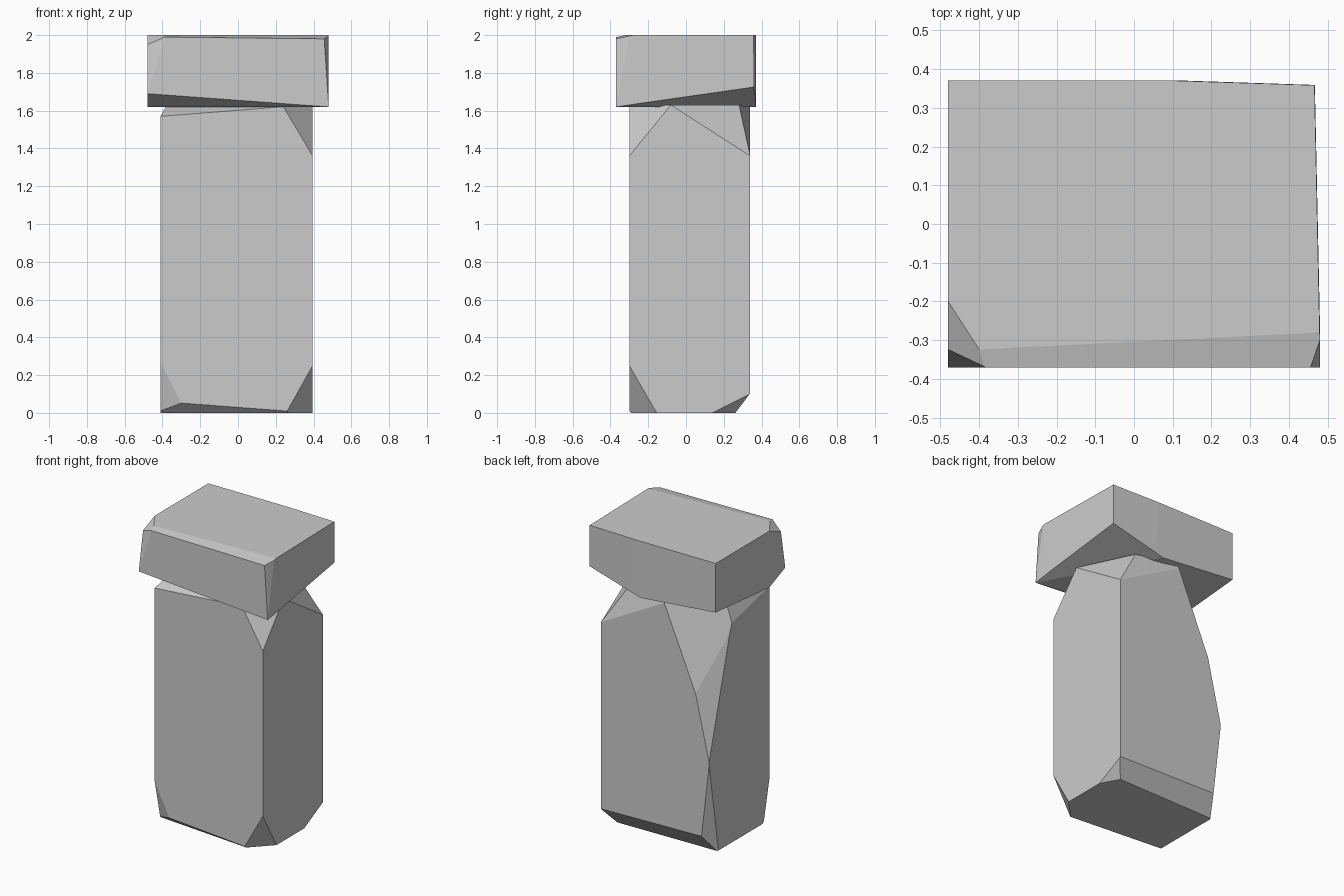
import bpy
import bmesh
from mathutils import Vector

default_cube = bpy.data.objects.get("Cube")
if default_cube:
    bpy.data.objects.remove(default_cube, do_unlink=True)

# One plain stone grey for everything
stone = bpy.data.materials.new("stone_grey")
stone.use_nodes = True
stone_colour = (0.6, 0.6, 0.6, 1)
stone.diffuse_color = stone_colour
stone.node_tree.nodes["Principled BSDF"].inputs["Base Color"].default_value = stone_colour

# Corner names: L/R = -x/+x, F/B = front/back, D/U = bottom/top
SIDE = {"L": -1, "R": 1, "F": -1, "B": 1, "D": -1, "U": 1}


def chip_corner(bm, low, high, corner, cut):
    """Slice one box corner off; cut = distance along each of its edges."""
    sign = Vector([SIDE[letter] for letter in corner])
    tip = Vector([h if s > 0 else l for l, h, s in zip(low, high, sign)])
    normal = Vector([s / c for s, c in zip(sign, cut)])
    on_plane = tip - Vector((sign.x * cut[0], 0, 0))
    everything = bm.verts[:] + bm.edges[:] + bm.faces[:]
    bmesh.ops.bisect_plane(bm, geom=everything, dist=0.0001, plane_co=on_plane,
                           plane_no=normal.normalized(), clear_outer=True)
    open_edges = [edge for edge in bm.edges if edge.is_boundary]
    if open_edges:
        bmesh.ops.holes_fill(bm, edges=open_edges, sides=0)


def chipped_block(name, low, high, chips):
    """A flat-shaded stone block with its corners knocked off."""
    low, high = Vector(low), Vector(high)
    bm = bmesh.new()
    bmesh.ops.create_cube(bm, size=1)
    for vert in bm.verts:
        vert.co = (low + high) / 2 + vert.co * (high - low)
    for corner, cut in chips:
        chip_corner(bm, low, high, corner, cut)
    bmesh.ops.recalc_face_normals(bm, faces=bm.faces[:])
    mesh = bpy.data.meshes.new(name)
    bm.to_mesh(mesh)
    bm.free()
    mesh.materials.append(stone)
    block = bpy.data.objects.new(name, mesh)
    bpy.context.scene.collection.objects.link(block)
    return block


# Upright stone
chipped_block("pillar_stone", (-.41, -.3, 0), (.395, .34, 1.63), [
    ("RFU", (.16, .22, .27)),
    ("RFD", (.14, .145, .25)),
    ("RBU", (.5, .09, .27)),
    ("RBU", (.2, .42, .27)),
    ("RBD", (.11, .2, .1)),
    ("LFU", (.77, .125, .06)),
    ("LFD", (.8, .07, .06)),
    ("LFD", (.135, .06, .27)),
    ("LBU", (.08, .89, .21)),
    ("LBU", (.34, .3, .8)),
    ("LBU", (.23, .28, 1)),
    ("LBD", (.07, .1, .61)),
    ("LBD", (6, .09, .12)),
])

# Wider slab lying on top
chipped_block("cap_stone", (-.48, -.37, 1.62), (.48, .37, 2), [
    ("RBD", (.4, .74, .11)),
    ("LBD", (.55, .57, .05)),
    ("LFD", (.96, .17, .07)),
    ("LFU", (.11, .17, .07)),
    ("LFU", (.1, .055, .31)),
    ("RFU", (.025, .07, .38)),
    ("RFU", (1.8, .09, .02)),
    ("RBU", (.37, .012, 5)),
    ("RBU", (.014, .67, 5)),
])
